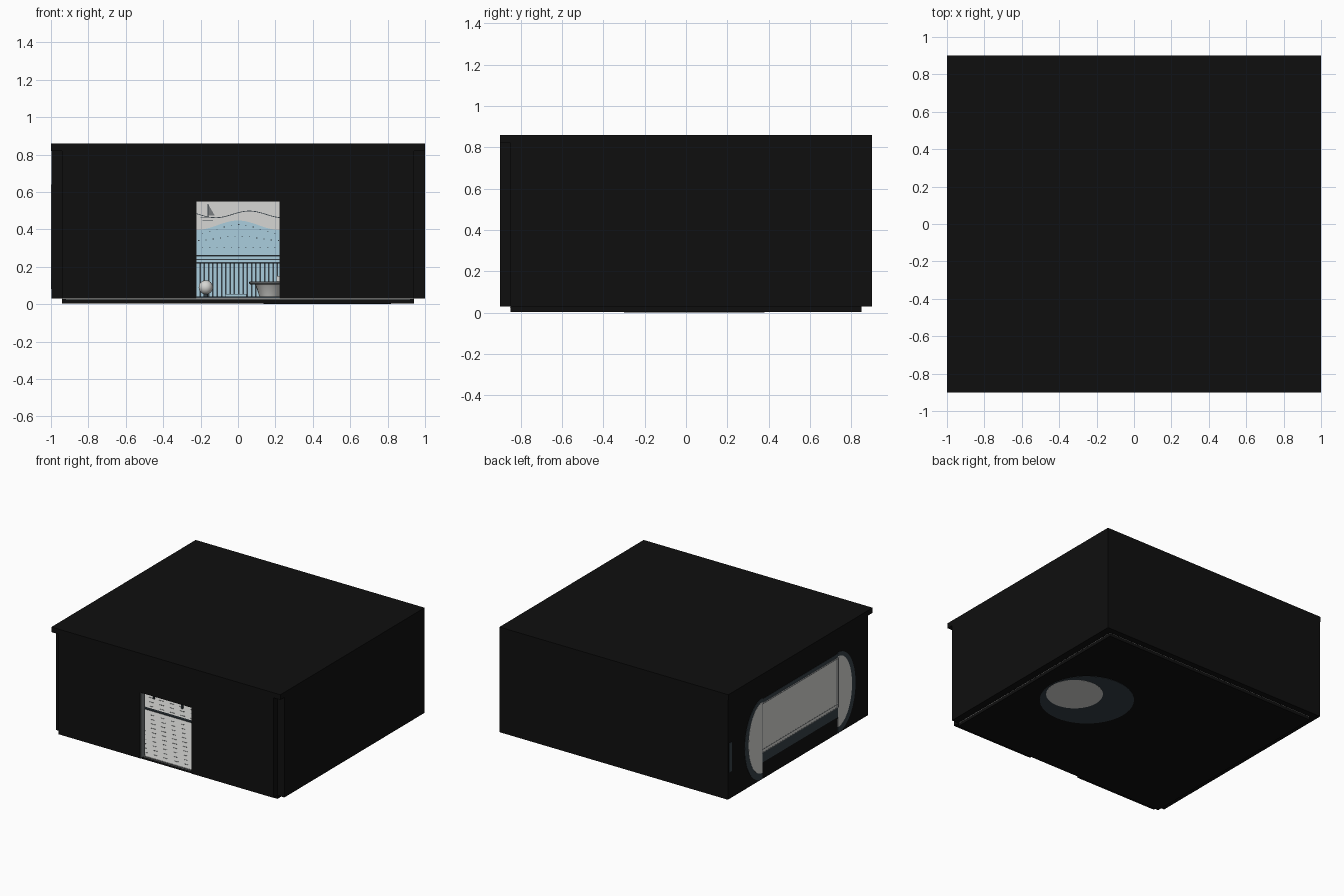
import bpy, bmesh, math
from mathutils import Vector

if "Cube" in bpy.data.objects:
    bpy.data.objects.remove(bpy.data.objects["Cube"])


def mat(name, r, g, b):
    m = bpy.data.materials.new(name)
    lin = [(c / 255 / 12.92 if c < 11 else ((c / 255 + .055) / 1.055) ** 2.4) for c in (r, g, b)]
    m.diffuse_color = (*lin, 1)
    m.use_nodes = True
    m.node_tree.nodes["Principled BSDF"].inputs["Base Color"].default_value = m.diffuse_color
    return m


BLACK = mat("black", 15, 15, 15)
WHITE = mat("off_white", 214, 214, 211)
BLUE = mat("pale_blue", 170, 206, 222)
SLATE = mat("dark_slate", 54, 64, 71)
GREY = mat("mid_grey", 120, 124, 126)


def finish(name, bm, m):
    bmesh.ops.recalc_face_normals(bm, faces=bm.faces)
    me = bpy.data.meshes.new(name)
    bm.to_mesh(me)
    bm.free()
    me.materials.append(m)
    ob = bpy.data.objects.new(name, me)
    bpy.context.collection.objects.link(ob)
    return ob


def boxes(name, spans, m):
    """One object made of boxes given as (x0,x1,y0,y1,z0,z1)."""
    bm = bmesh.new()
    for x0, x1, y0, y1, z0, z1 in spans:
        vs = bmesh.ops.create_cube(bm, size=1)['verts']
        for v in vs:
            v.co = ((x0 + x1) / 2 + v.co.x * (x1 - x0), (y0 + y1) / 2 + v.co.y * (y1 - y0),
                    (z0 + z1) / 2 + v.co.z * (z1 - z0))
    return finish(name, bm, m)


def plate(name, pts, place, direction, m):
    """Flat outline, mapped to 3D by place, with a small thickness."""
    bm = bmesh.new()
    f = bm.faces.new([bm.verts.new(place(a, b)) for a, b in pts])
    r = bmesh.ops.extrude_face_region(bm, geom=[f])
    for v in r['geom']:
        if isinstance(v, bmesh.types.BMVert):
            v.co += Vector(direction)
    return finish(name, bm, m)


def lathe(name, prof, cx, cy, m, sx=1, seg=28):
    """Turned part from (radius, height) points."""
    bm = bmesh.new()
    rings = [[bm.verts.new((cx + sx * r * math.cos(t), cy + r * math.sin(t), z))
              for t in [2 * math.pi * i / seg for i in range(seg)]] for r, z in prof]
    for a, b in zip(rings, rings[1:]):
        for i in range(seg):
            bm.faces.new((a[i], a[(i + 1) % seg], b[(i + 1) % seg], b[i]))
    bm.faces.new(rings[0])
    bm.faces.new(rings[-1])
    ob = finish(name, bm, m)
    bpy.context.view_layer.objects.active = ob
    ob.select_set(True)
    bpy.ops.object.shade_smooth_by_angle(angle=math.radians(40))
    ob.select_set(False)
    return ob


# Shell
L = -.996
boxes("base", [(-.94, .94, -.85, .85, .003, .028)], BLACK)
boxes("roof", [(-1, 1, -.9, .9, .82, .86)], BLACK)
boxes("side_walls", [(L, -.94, -.85, .9, .03, .82), (.94, 1, -.85, .9, .03, .82)], BLACK)
boxes("back_wall", [(-.95, .95, .85, .9, .03, .82)], BLACK)
boxes("front_wall", [(-.94, -.224, -.9, -.85, .03, .82), (.224, .94, -.9, -.85, .03, .82),
                     (-.224, .224, -.9, -.85, .55, .82)], BLACK)
boxes("sill_line", [(-.92, .92, -.853, -.849, .021, .025)], GREY)

# Interior linings
boxes("floor_lining", [(-.94, .94, -.85, .85, .027, .032)], WHITE)
boxes("wall_lining", [(-.94, -.935, -.85, .85, .03, .82), (.935, .94, -.85, .85, .03, .82),
                      (-.94, .94, .845, .85, .03, .82), (-.94, .94, -.85, .85, .815, .82),
                      (-.94, -.23, -.85, -.845, .03, .82), (.23, .94, -.85, -.845, .03, .82),
                      (-.23, .23, -.85, -.845, .555, .82)], WHITE)
boxes("door_jambs", [(-.226, -.222, -.895, -.845, .03, .55), (.222, .226, -.895, -.845, .03, .55)], GREY)

# Floor tile dashes and border line
boxes("floor_dashes", [(-.9 + .09 * i + .045 * (j % 2), -.865 + .09 * i + .045 * (j % 2),
                        -.8 + .06 * j, -.795 + .06 * j, .03, .0335)
                       for i in range(20) for j in range(27)], GREY)
boxes("floor_border", [(-.9, .9, -.2, -.18, .03, .04)], SLATE)

# Painted sea on the back wall
N = 96
xs = [-.93 + 1.86 * i / N for i in range(N + 1)]
back = lambda a, b: (a, .845, b)
hill = lambda x: .422 + .025 * math.cos(2 * math.pi * x / .44)
plate("sea_panel", [(-.93, .03), (.93, .03)] + [(x, hill(x)) for x in reversed(xs)],
      back, (0, -.006, 0), BLUE)
line = lambda x: .478 + .018 * math.cos(2 * math.pi * (x - .06) / .36)
plate("horizon_line", [(x, line(x)) for x in xs] + [(x, line(x) + .004) for x in reversed(xs)],
      back, (0, -.004, 0), SLATE)
boxes("wave_dots", [(x, x + .007, .835, .84, z, z + .004)
                    for k in range(3) for x in xs[k % 2::2]
                    for z in [.3 + .05 * k + (k * .012) * math.cos(2 * math.pi * x / .44)]], SLATE)
boxes("boat_lines", [(-.2, -.125, .838, .845, .462, .466), (-.19, -.135, .838, .845, .446, .45),
                     (-.162, -.159, .838, .845, .466, .535)], SLATE)
plate("boat_sail", [(-.157, .475), (-.125, .475), (-.157, .53)], back, (0, -.005, 0), GREY)

# Wainscot slats and rail
boxes("wainscot_gaps", [(-.92 + .023 * i, -.912 + .023 * i, .832, .842, .03, .22)
                        for i in range(81)], SLATE)
boxes("rail", [(-.93, .93, .82, .845, .225, .262)], BLUE)
boxes("rail_lines", [(-.93, .93, .817, .83, z, z + .007) for z in (.217, .235, .255)], SLATE)

# Toilet
lathe("toilet_bowl", [(.05, .03), (.055, .04), (.075, .1), (.08, .105)], .17, .5, WHITE)
lathe("toilet_seat", [(.1, .105), (.105, .11), (.105, .118), (.1, .122)], .165, .5, GREY)
boxes("toilet_tank", [(.205, .3, .42, .58, .105, .15)], WHITE)

# Ball on a stand
lathe("ball", [(.038 * math.sin(math.pi * i / 12) + 1e-4, .09 - .038 * math.cos(math.pi * i / 12))
               for i in range(13)], -.172, .5, WHITE)
lathe("ball_stand", [(.03, .03), (.03, .036), (.012, .04), (.012, .056)], -.172, .5, SLATE)

# Bath mat and two low stools
boxes("bath_mat", [(-.07, .045, .45, .6, .032, .055)], BLUE)
for n, (cx, cy) in enumerate([(-.78, .02), (-.4, .0)]):
    boxes("stool_top_%d" % n, [(cx - .07, cx + .07, cy - .05, cy + .05, .075, .085)], BLUE)
    boxes("stool_legs_%d" % n, [(cx + i * .06 - .006, cx + i * .06 + .006, cy + j * .04 - .006,
                                 cy + j * .04 + .006, .03, .076)
                                for i in (-1, 1) for j in (-1, 1)], SLATE)


# Oblong window on the left side: two half-oval lobes joined by a panel
def lobed(ry, rz, zc, top, bottom, y0=.47):
    lobe = [(y0 + ry * math.sin(t), zc + rz * math.cos(t))
            for t in [math.pi * i / 24 for i in range(25)]]
    right = [(y0, top)] + lobe + [(y0, bottom)]
    return right + [(-y, z) for y, z in reversed(right)]


side = lambda a, b: (L, a, b)
plate("window_ring", lobed(.22, .32, .35, .66, .16), side, (-.002, 0, 0), SLATE)
plate("window_face", lobed(.175, .28, .36, .63, .235), side, (-.003, 0, 0), WHITE)
boxes("window_frame_lines", [(L - .004, L, -.478, .478, z, z + .006) for z in (.235, .26, .62)] +
      [(L - .004, L, y, y + .006, .235, .625) for y in (-.478, -.45, .472)], GREY)
boxes("side_slot", [(L - .003, L, .855, .885, .24, .47)], SLATE)

# Round spot under the base
lathe("under_disc", [(.34, .001), (.34, .004)], .477, .04, SLATE, seg=48)
lathe("under_spot", [(.205, 0), (.205, .003)], .6, .048, WHITE, seg=48)
